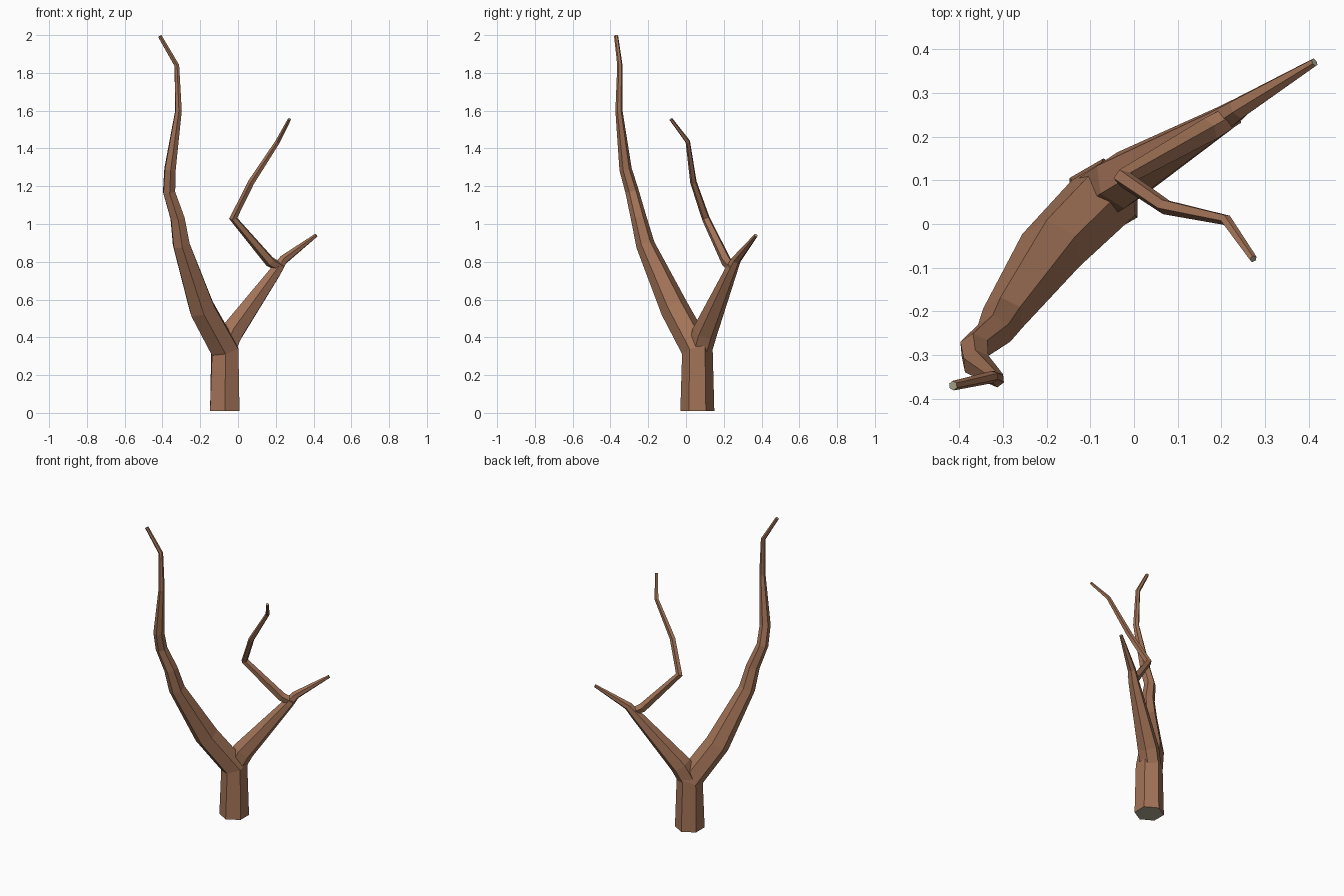
import bpy, bmesh, math
from mathutils import Vector

cube = bpy.data.objects.get("Cube")
if cube:
    bpy.data.objects.remove(cube)


def material(name, rgb):
    mat = bpy.data.materials.new(name)
    mat.use_nodes = True
    mat.diffuse_color = (*rgb, 1)
    mat.node_tree.nodes["Principled BSDF"].inputs["Base Color"].default_value = (*rgb, 1)
    return mat


bark = material("brown bark", (0.36, 0.17, 0.095))
cut_wood = material("pale cut wood", (0.42, 0.40, 0.28))


def limb(name, path, sides=6):
    """Low-poly tapering tube; each path entry is x, y, z, radius."""
    points = [Vector(p[:3]) for p in path]
    bm = bmesh.new()
    rings = []
    across = Vector((0, 1, 0))
    for i, (centre, entry) in enumerate(zip(points, path)):
        before = (centre - points[i - 1]).normalized() if i else Vector()
        after = (points[i + 1] - centre).normalized() if i + 1 < len(points) else Vector()
        along = (before + after).normalized()
        across = (across - along * across.dot(along)).normalized()
        other = along.cross(across)
        ring = []
        for k in range(sides):
            a = math.tau * k / sides
            ring.append(bm.verts.new(centre + entry[3] * (across * math.cos(a) + other * math.sin(a))))
        rings.append(ring)
    for low, high in zip(rings, rings[1:]):
        for k in range(sides):
            n = (k + 1) % sides
            bm.faces.new((low[k], low[n], high[n], high[k]))
    # Pale sawn ends
    for ring in (rings[0][::-1], rings[-1]):
        bm.faces.new(ring).material_index = 1
    bmesh.ops.recalc_face_normals(bm, faces=bm.faces)
    mesh = bpy.data.meshes.new(name)
    bm.to_mesh(mesh)
    bm.free()
    mesh.materials.append(bark)
    mesh.materials.append(cut_wood)
    obj = bpy.data.objects.new(name, mesh)
    bpy.context.collection.objects.link(obj)
    return obj


# Trunk running on into the tall branch
limb("trunk_and_tall_branch", [
    (-0.07, 0.06, 0.01, 0.09),
    (-0.07, 0.06, 0.33, 0.083),
    (-0.19, -0.06, 0.55, 0.076),
    (-0.30, -0.215, 0.89, 0.05),
    (-0.32, -0.25, 1.03, 0.042),
    (-0.365, -0.285, 1.17, 0.036),
    (-0.36, -0.32, 1.29, 0.033),
    (-0.315, -0.355, 1.6, 0.019),
    (-0.324, -0.35, 1.84, 0.014),
    (-0.414, -0.37, 1.995, 0.011),
])

# Short side branch, starting inside the trunk
limb("side_branch", [
    (-0.07, 0.075, 0.34, 0.065),
    (-0.03, 0.1, 0.43, 0.067),
    (0.2, 0.237, 0.75, 0.034),
    (0.24, 0.265, 0.81, 0.026),
    (0.413, 0.37, 0.94, 0.01),
])

# Crooked twig growing from the side branch
limb("crooked_twig", [
    (0.23, 0.25, 0.765, 0.025),
    (0.17, 0.215, 0.8, 0.029),
    (-0.025, 0.105, 1.03, 0.022),
    (0.07, 0.04, 1.22, 0.018),
    (0.21, 0.01, 1.435, 0.013),
    (0.273, -0.08, 1.555, 0.009),
], sides=5)
